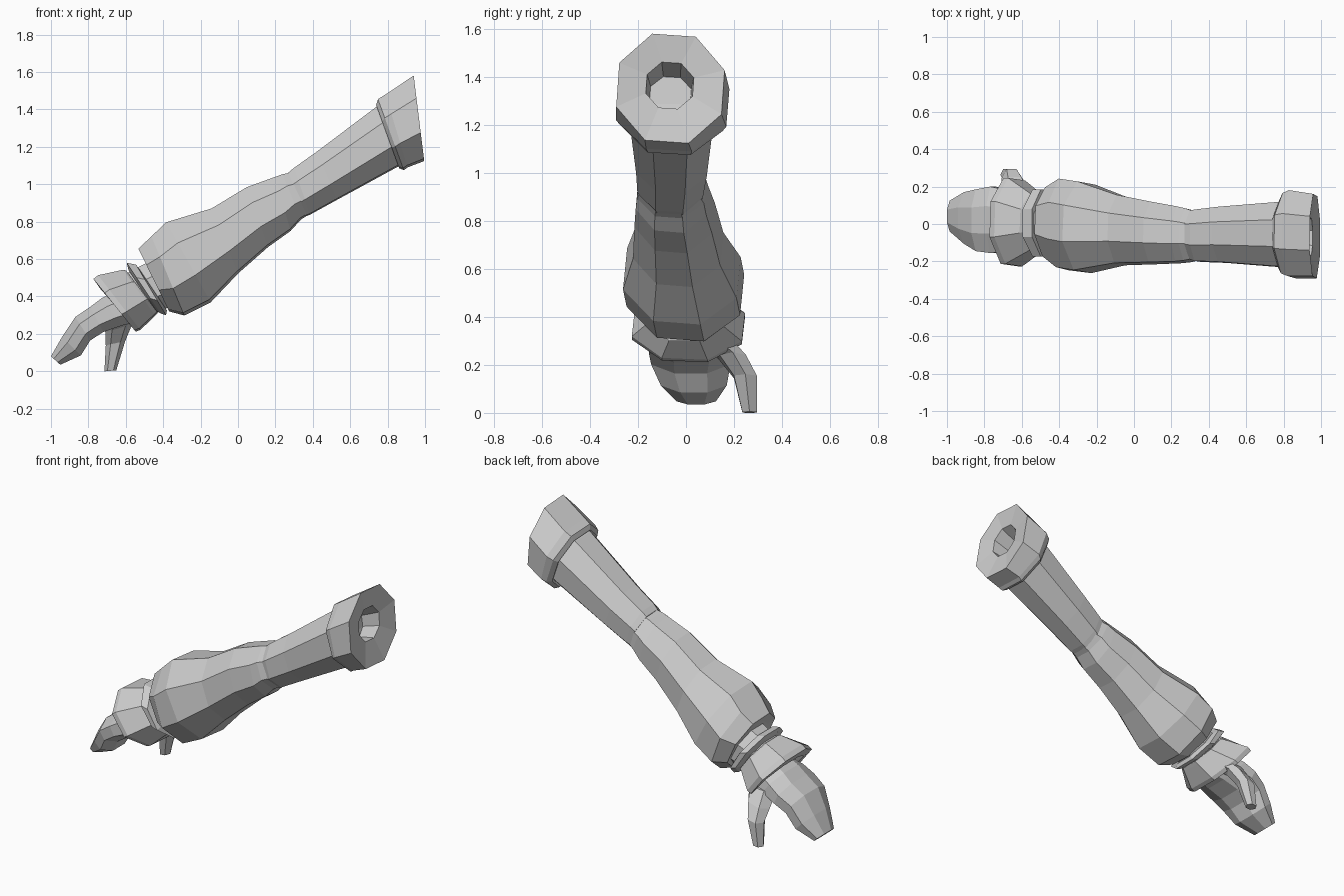
import bpy, bmesh
from math import sin, cos, radians, pi


def loft(name, rings, sides=8, roll=0.0):
    """Skin rings given as (top x, top z, bottom x, bottom z, y min, y max)."""
    bm = bmesh.new()
    loops = []
    for tx, tz, bx, bz, y0, y1 in rings:
        k = 1 / cos(pi / sides)          # flat side on top, so reach the full extent
        loop = []
        for i in range(sides):
            a = 2 * pi * (i + 0.5) / sides - radians(roll)
            up, side = sin(a) * k / 2, cos(a) * k / 2
            loop.append(bm.verts.new(((tx + bx) / 2 + (tx - bx) * up,
                                      (y0 + y1) / 2 + (y1 - y0) * side,
                                      (tz + bz) / 2 + (tz - bz) * up)))
        loops.append(loop)
    for a, b in zip(loops, loops[1:]):
        for i in range(sides):
            j = (i + 1) % sides
            bm.faces.new((a[i], a[j], b[j], b[i]))
    bm.faces.new(loops[0])
    bm.faces.new(loops[-1])
    bmesh.ops.recalc_face_normals(bm, faces=bm.faces)
    me = bpy.data.meshes.new(name)
    bm.to_mesh(me)
    bm.free()
    ob = bpy.data.objects.new(name, me)
    bpy.context.collection.objects.link(ob)
    return ob


# Shoulder cuff with a dished end and a socket hole
loft("shoulder_cuff", [
    (0.78, 1.38, 0.85, 1.17, -0.20, 0.08),
    (0.74, 1.42, 0.86, 1.09, -0.24, 0.13),
    (0.75, 1.45, 0.885, 1.08, -0.27, 0.16),
    (0.79, 1.475, 0.905, 1.095, -0.285, 0.175),
    (0.94, 1.575, 0.995, 1.13, -0.285, 0.155),
    (0.935, 1.46, 0.955, 1.27, -0.165, 0.03),
    (0.82, 1.40, 0.85, 1.25, -0.15, 0.02),
], roll=4)

# Upper arm
loft("upper_arm", [
    (0.79, 1.44, 0.90, 1.12, -0.235, 0.12),
    (0.74, 1.41, 0.85, 1.095, -0.23, 0.115),
    (0.42, 1.17, 0.53, 0.92, -0.205, 0.09),
    (0.30, 1.085, 0.385, 0.84, -0.20, 0.075),
    (0.27, 1.06, 0.36, 0.83, -0.19, 0.07),
], roll=3)

# Forearm, swelling towards the wrist
loft("forearm", [
    (0.29, 1.06, 0.375, 0.84, -0.19, 0.065),
    (0.24, 1.05, 0.335, 0.815, -0.20, 0.08),
    (0.20, 1.035, 0.28, 0.755, -0.205, 0.09),
    (0.05, 0.98, 0.16, 0.67, -0.21, 0.115),
    (-0.14, 0.865, 0.00, 0.53, -0.215, 0.15),
    (-0.38, 0.79, -0.15, 0.375, -0.255, 0.22),
    (-0.46, 0.715, -0.29, 0.305, -0.24, 0.235),
    (-0.53, 0.65, -0.37, 0.325, -0.18, 0.19),
    (-0.50, 0.60, -0.38, 0.37, -0.14, 0.15),
], roll=5)

# Wrist core and wrist band
loft("wrist", [
    (-0.47, 0.59, -0.35, 0.35, -0.13, 0.14),
    (-0.62, 0.51, -0.47, 0.30, -0.12, 0.13),
])
loft("wrist_band", [
    (-0.53, 0.55, -0.38, 0.325, -0.14, 0.15),
    (-0.545, 0.57, -0.385, 0.30, -0.175, 0.185),
    (-0.595, 0.58, -0.415, 0.31, -0.175, 0.185),
    (-0.585, 0.54, -0.44, 0.325, -0.13, 0.14),
])

# Flared glove cuff, hollow at the hand end
loft("glove_cuff", [
    (-0.595, 0.535, -0.43, 0.315, -0.14, 0.15),
    (-0.61, 0.54, -0.445, 0.30, -0.15, 0.16),
    (-0.745, 0.51, -0.525, 0.225, -0.22, 0.24),
    (-0.77, 0.49, -0.55, 0.215, -0.22, 0.24),
    (-0.735, 0.44, -0.57, 0.25, -0.17, 0.19),
    (-0.67, 0.45, -0.53, 0.28, -0.15, 0.16),
], roll=4)

# Mitten-shaped hand curling down
loft("hand", [
    (-0.63, 0.44, -0.51, 0.27, -0.13, 0.15),
    (-0.73, 0.39, -0.62, 0.245, -0.15, 0.185),
    (-0.79, 0.345, -0.72, 0.21, -0.155, 0.20),
    (-0.87, 0.29, -0.79, 0.165, -0.145, 0.185),
    (-0.94, 0.185, -0.84, 0.085, -0.105, 0.17),
    (-1.00, 0.08, -0.95, 0.035, -0.04, 0.125),
])

# Thumb; its rings are near horizontal
loft("thumb", [
    (-0.70, 0.30, -0.54, 0.31, 0.06, 0.19),
    (-0.70, 0.21, -0.575, 0.25, 0.14, 0.25),
    (-0.70, 0.14, -0.61, 0.16, 0.20, 0.295),
    (-0.71, 0.00, -0.655, 0.005, 0.235, 0.295),
], sides=6)
